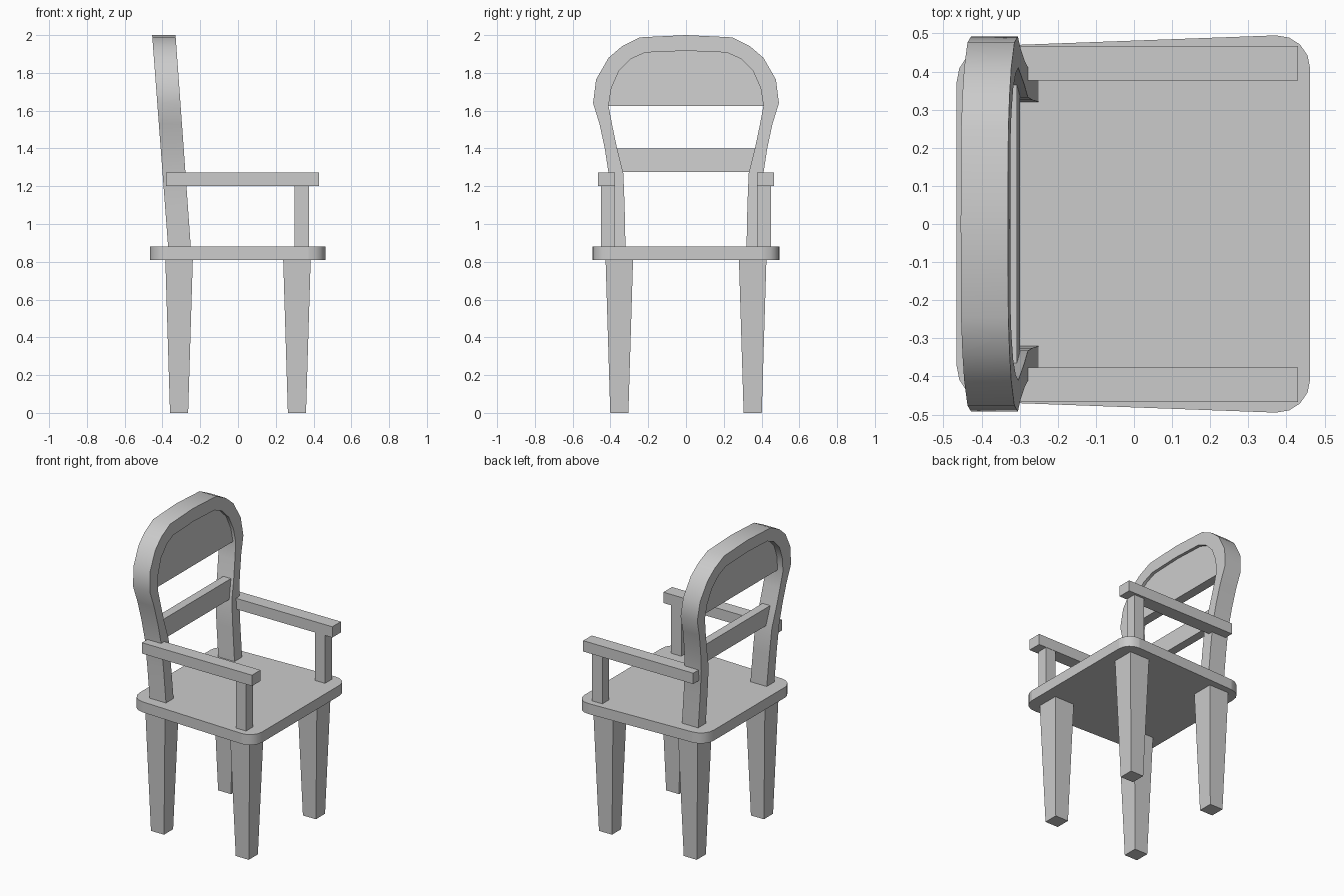
import bpy, bmesh, math

if "Cube" in bpy.data.objects:
    bpy.data.objects.remove(bpy.data.objects["Cube"])


def finish(name, bm, angle=35):
    bmesh.ops.recalc_face_normals(bm, faces=bm.faces[:])
    me = bpy.data.meshes.new(name)
    bm.to_mesh(me)
    bm.free()
    ob = bpy.data.objects.new(name, me)
    bpy.context.collection.objects.link(ob)
    bpy.ops.object.select_all(action='DESELECT')
    ob.select_set(True)
    bpy.context.view_layer.objects.active = ob
    bpy.ops.object.shade_smooth_by_angle(angle=math.radians(angle))
    return ob


def prism(name, bottom, top):
    """Solid between two matching loops of points."""
    bm = bmesh.new()
    a = [bm.verts.new(p) for p in bottom]
    b = [bm.verts.new(p) for p in top]
    n = len(a)
    for i in range(n):
        j = (i + 1) % n
        bm.faces.new((a[i], a[j], b[j], b[i]))
    bm.faces.new(a[::-1])
    bm.faces.new(b)
    return finish(name, bm)


def rect(x0, x1, y0, y1, z):
    return [(x0, y0, z), (x1, y0, z), (x1, y1, z), (x0, y1, z)]


def front_x(z):
    return -0.25 - 0.0720 * (z - 0.88)


def back_x(z):
    return -0.37 - 0.0755 * (z - 0.88)


def mirrored(half):
    """Full profile from a half profile ending on the centre line."""
    return half + [(-y, z) for y, z in half[-2::-1]]


# Seat: slightly tapered board with rounded corners
seat = prism("seat",
             [(-0.465, -0.464, 0.81), (0.462, -0.498, 0.81), (0.462, 0.498, 0.81), (-0.465, 0.464, 0.81)],
             [(-0.465, -0.464, 0.88), (0.462, -0.498, 0.88), (0.462, 0.498, 0.88), (-0.465, 0.464, 0.88)])
bm = bmesh.new()
bm.from_mesh(seat.data)
corners = [e for e in bm.edges if abs(e.verts[0].co.z - e.verts[1].co.z) > 0.01]
bmesh.ops.bevel(bm, geom=corners, offset=0.09, segments=4, profile=0.5, affect='EDGES')
bm.to_mesh(seat.data)
bm.free()
bpy.ops.object.shade_smooth_by_angle(angle=math.radians(35))

# Legs, arm posts and arm rests on both sides
for s, side in ((1, "left"), (-1, "right")):
    for d, pos in ((1, "front"), (-1, "back")):
        prism(f"{pos}_leg_{side}",
              rect(d * 0.312 - 0.048, d * 0.312 + 0.048, s * 0.353 - 0.048, s * 0.353 + 0.048, 0),
              rect(d * 0.312 - 0.073, d * 0.312 + 0.073, s * 0.353 - 0.073, s * 0.353 + 0.073, 0.82))
    prism(f"arm_post_{side}",
          rect(0.30, 0.375, s * 0.415 - 0.036, s * 0.415 + 0.036, 0.87),
          rect(0.30, 0.375, s * 0.415 - 0.036, s * 0.415 + 0.036, 1.21))
    prism(f"arm_rest_{side}",
          rect(-0.38, 0.43, s * 0.422 - 0.045, s * 0.422 + 0.045, 1.20),
          rect(-0.38, 0.43, s * 0.422 - 0.045, s * 0.422 + 0.045, 1.272))

# Back frame: leaning hoop made from an outer and an inner profile
outer = mirrored([(0.40, 0.86), (0.403, 1.10), (0.41, 1.27), (0.43, 1.40), (0.458, 1.53), (0.492, 1.64),
                  (0.476, 1.765), (0.41, 1.88), (0.34, 1.94), (0.245, 1.988), (0, 2.0)])
inner = mirrored([(0.32, 0.86), (0.325, 1.10), (0.332, 1.27), (0.365, 1.40), (0.39, 1.52), (0.41, 1.625),
                  (0.395, 1.72), (0.355, 1.81), (0.29, 1.875), (0.215, 1.908), (0, 1.917)])
bm = bmesh.new()
rings = [[bm.verts.new(p) for p in ((front_x(zo), yo, zo), (back_x(zo), yo, zo),
                                    (back_x(zi), yi, zi), (front_x(zi), yi, zi))]
         for (yo, zo), (yi, zi) in zip(outer, inner)]
for a, b in zip(rings, rings[1:]):
    for i in range(4):
        j = (i + 1) % 4
        bm.faces.new((a[i], a[j], b[j], b[i]))
bm.faces.new(rings[0])
bm.faces.new(rings[-1][::-1])
finish("back_frame", bm)


# Back panel and slat set into the frame
def inset_board(name, profile, front_gap, back_gap):
    prism(name, [(front_x(z) - front_gap, y, z) for y, z in profile],
          [(back_x(z) + back_gap, y, z) for y, z in profile])


inset_board("top_panel", [(y * 1.01, z if z < 1.63 else z + 0.005) for y, z in inner[5:-5]], 0.02, 0.04)
inset_board("lower_slat", [(0.338, 1.275), (0.37, 1.40), (-0.37, 1.40), (-0.338, 1.275)], 0.02, 0.045)
